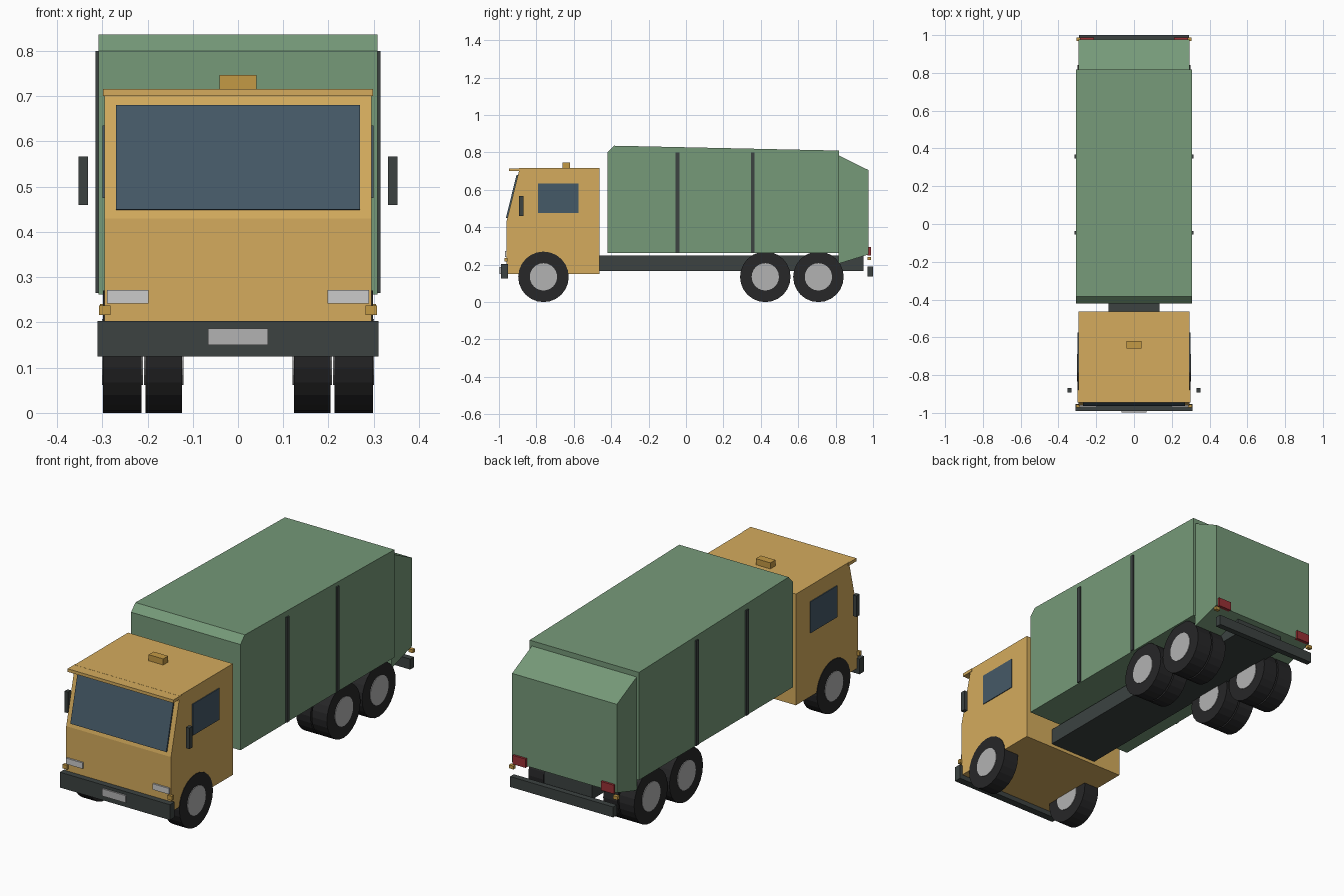
import bpy, bmesh, math
from mathutils import Matrix, Vector

if "Cube" in bpy.data.objects:
    bpy.data.objects.remove(bpy.data.objects["Cube"])


def material(name, rgb):
    m = bpy.data.materials.new(name)
    m.diffuse_color = (*rgb, 1)
    m.use_nodes = True
    m.node_tree.nodes["Principled BSDF"].inputs["Base Color"].default_value = m.diffuse_color
    return m


ORANGE = material("cab_paint", (0.66, 0.41, 0.11))
AMBER = material("amber", (0.55, 0.32, 0.06))
GREEN = material("body_paint", (0.18, 0.32, 0.19))
DARK = material("dark_trim", (0.045, 0.055, 0.053))
RUBBER = material("rubber", (0.02, 0.02, 0.021))
GLASS = material("glass", (0.06, 0.1, 0.135))
RED = material("red_lens", (0.32, 0.03, 0.035))
LIGHT = material("light_lens", (0.65, 0.67, 0.65))
METAL = material("hub_metal", (0.45, 0.45, 0.45))


def finish(name, bm, mat):
    bmesh.ops.recalc_face_normals(bm, faces=bm.faces)
    me = bpy.data.meshes.new(name)
    bm.to_mesh(me)
    bm.free()
    me.materials.append(mat)
    ob = bpy.data.objects.new(name, me)
    bpy.context.collection.objects.link(ob)
    return ob


def box(name, x, y, z, mat, mirror=False):
    """Box from (min, max) ranges, optionally mirrored across x = 0."""
    bm = bmesh.new()
    for s in ((1, -1) if mirror else (1,)):
        centre = Vector((s * sum(x) / 2, sum(y) / 2, sum(z) / 2))
        size = Vector((x[1] - x[0], y[1] - y[0], z[1] - z[0]))
        bmesh.ops.create_cube(bm, size=1, matrix=Matrix.Translation(centre) @ Matrix.Diagonal((*size, 1)))
    return finish(name, bm, mat)


def extrude_profile(name, half_width, pts, mat):
    """Side profile of (y, z) points extruded across the width."""
    bm = bmesh.new()
    face = bm.faces.new([bm.verts.new((-half_width, y, z)) for y, z in pts])
    new = bmesh.ops.extrude_face_region(bm, geom=[face])["geom"]
    bmesh.ops.translate(bm, vec=(2 * half_width, 0, 0),
                        verts=[v for v in new if isinstance(v, bmesh.types.BMVert)])
    # extrude_face_region keeps the starting cap, closing the solid
    return finish(name, bm, mat)


def wheel_part(name, x0, x1, y, r, mat):
    """Pair of cylinders lying along x, left and right."""
    bm = bmesh.new()
    for s in (1, -1):
        m = Matrix.Translation((s * (x0 + x1) / 2, y, 0.135)) @ Matrix.Rotation(math.pi / 2, 4, 'Y')
        bmesh.ops.create_cone(bm, cap_ends=True, segments=24, radius1=r, radius2=r,
                              depth=x1 - x0, matrix=m)
    ob = finish(name, bm, mat)
    for p in ob.data.polygons:
        p.use_smooth = False
    return ob


# Cab with raked windscreen face
extrude_profile("cab", 0.295, [(-0.96, 0.15), (-0.96, 0.43), (-0.893, 0.70),
                               (-0.893, 0.716), (-0.463, 0.716), (-0.463, 0.15)], ORANGE)
box("sun_visor", (-0.298, 0.298), (-0.945, -0.88), (0.70, 0.7155), ORANGE)
extrude_profile("windscreen", 0.27, [(-0.963, 0.45), (-0.906, 0.68),
                                     (-0.892, 0.678), (-0.949, 0.448)], GLASS)
box("side_window", (0.285, 0.299), (-0.79, -0.575), (0.475, 0.635), GLASS, True)
box("roof_beacon", (-0.041, 0.041), (-0.66, -0.62), (0.71, 0.747), AMBER)
box("mirror", (0.332, 0.352), (-0.893, -0.868), (0.46, 0.567), DARK, True)

# Front end
box("front_bumper", (-0.31, 0.31), (-0.99, -0.952), (0.125, 0.203), DARK)
box("front_plate", (-0.066, 0.066), (-0.998, -0.985), (0.15, 0.187), METAL)
box("headlight", (0.198, 0.289), (-0.969, -0.955), (0.242, 0.272), LIGHT, True)
box("front_indicator", (0.282, 0.307), (-0.971, -0.955), (0.216, 0.237), AMBER, True)

# Chassis
box("chassis", (-0.135, 0.135), (-0.50, 0.95), (0.167, 0.248), DARK)

# Cargo body, ribs and tailgate
extrude_profile("cargo_body", 0.308, [(-0.42, 0.262), (-0.42, 0.80), (-0.385, 0.836),
                                      (0.818, 0.81), (0.818, 0.262)], GREEN)
for i, y in enumerate((-0.046, 0.357)):
    box(f"body_rib_{i + 1}", (0.30, 0.315), (y - 0.01, y + 0.01), (0.265, 0.80), DARK, True)
extrude_profile("tailgate", 0.295, [(0.815, 0.205), (0.815, 0.785), (0.977, 0.705),
                                    (0.977, 0.255)], GREEN)

# Rear end
box("rear_bumper", (-0.29, 0.29), (0.97, 1.0), (0.137, 0.19), DARK)
box("tail_light", (0.212, 0.285), (0.97, 0.988), (0.25, 0.295), RED, True)
box("rear_indicator", (0.28, 0.305), (0.97, 0.988), (0.224, 0.241), AMBER, True)

# Wheels: single in front, twin tyres on both rear axles
for name, y, rows in (("front", -0.762, (0.213,)),
                      ("rear_1", 0.424, (0.213, 0.124)),
                      ("rear_2", 0.708, (0.213, 0.124))):
    for row, x in zip(("outer", "inner"), rows):
        wheel_part(f"{name}_{row}_tyre", x, x + 0.085 - (0.004 if row == "inner" else 0), y, 0.135, RUBBER)
        wheel_part(f"{name}_{row}_hub", x - 0.003, x + 0.088 - (0.004 if row == "inner" else 0), y, 0.073, METAL)
